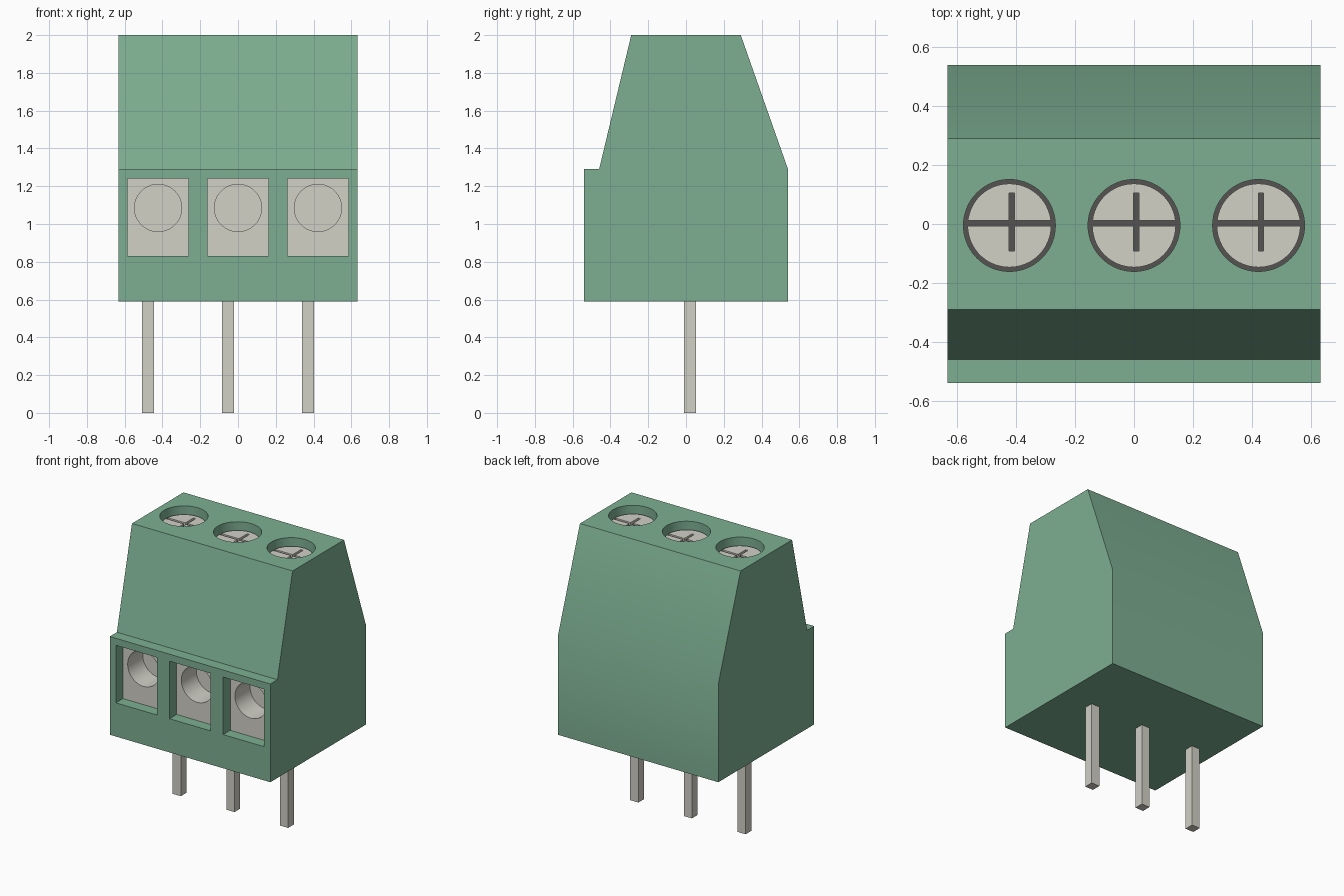
import bpy, bmesh, math
from mathutils import Matrix

if "Cube" in bpy.data.objects:
    bpy.data.objects.remove(bpy.data.objects["Cube"], do_unlink=True)


def material(name, rgb):
    m = bpy.data.materials.new(name)
    m.use_nodes = True
    m.diffuse_color = (*rgb, 1)
    m.node_tree.nodes["Principled BSDF"].inputs["Base Color"].default_value = (*rgb, 1)
    return m


GREEN = material("green plastic", (0.206, 0.43, 0.287))
METAL = material("pale metal", (0.645, 0.635, 0.565))
DARK = material("dark gap", (0.09, 0.088, 0.085))


def finish(name, bm, mat):
    bmesh.ops.recalc_face_normals(bm, faces=bm.faces)
    me = bpy.data.meshes.new(name)
    bm.to_mesh(me)
    bm.free()
    me.materials.append(mat)
    ob = bpy.data.objects.new(name, me)
    bpy.context.collection.objects.link(ob)
    return ob


def box(name, x, y, z, mat):
    """Box from (min, max) ranges."""
    bm = bmesh.new()
    bmesh.ops.create_cube(bm, size=1)
    for v in bm.verts:
        v.co = [r[0] if c < 0 else r[1] for c, r in zip(v.co, (x, y, z))]
    return finish(name, bm, mat)


def cylinder(name, centre, radius, depth, mat, along_y=False):
    bm = bmesh.new()
    m = Matrix.Translation(centre)
    if along_y:
        m = m @ Matrix.Rotation(math.pi / 2, 4, 'X')
    bmesh.ops.create_cone(bm, cap_ends=True, segments=64, radius1=radius,
                          radius2=radius, depth=depth, matrix=m)
    return finish(name, bm, mat)


def activate(ob):
    bpy.ops.object.select_all(action='DESELECT')
    ob.select_set(True)
    bpy.context.view_layer.objects.active = ob


def cut(ob, cutter):
    """Subtract the cutter, then discard it."""
    cutter.hide_render = True
    mod = ob.modifiers.new("cut", 'BOOLEAN')
    mod.operation, mod.solver, mod.object = 'DIFFERENCE', 'EXACT', cutter
    activate(ob)
    bpy.ops.object.modifier_apply(modifier=mod.name)
    bpy.data.objects.remove(cutter, do_unlink=True)


def smooth(ob):
    activate(ob)
    bpy.ops.object.shade_smooth_by_angle(angle=math.radians(30))


# Housing: side profile (y, z) extruded along x
profile = [(-0.54, 0.59), (0.54, 0.59), (0.54, 1.29), (0.29, 2.0),
           (-0.29, 2.0), (-0.46, 1.29), (-0.54, 1.29)]
bm = bmesh.new()
side = bm.faces.new([bm.verts.new((-0.633, y, z)) for y, z in profile])
ext = bmesh.ops.extrude_face_region(bm, geom=[side])
bmesh.ops.translate(bm, vec=(1.266, 0, 0),
                    verts=[g for g in ext["geom"] if isinstance(g, bmesh.types.BMVert)])
housing = finish("housing", bm, GREEN)

PITCH, SCREW_Y, SCREW_TOP = 0.423, -0.005, 1.945
for i, label in enumerate(("right", "middle", "left")):
    x = (i - 1) * PITCH

    # Wire window with a recessed clamp block and its round wire hole
    wx, wz = (x - 0.162, x + 0.162), (0.83, 1.24)
    cut(housing, box("window_cutter", wx, (-0.6, -0.1), wz, GREEN))
    clamp = box(label + "_wire_clamp", wx, (-0.46, -0.1), wz, METAL)
    cut(clamp, cylinder("wire_cutter", (x, -0.46, 1.085), 0.125, 0.34, METAL, True))
    smooth(clamp)

    # Screw well, dark floor and slotted screw head
    cut(housing, cylinder("well_cutter", (x, SCREW_Y, 2.0), 0.156, 0.2, GREEN))
    cylinder(label + "_screw_gap", (x, SCREW_Y, 1.91), 0.156, 0.03, DARK)
    head = cylinder(label + "_screw_head", (x, SCREW_Y, SCREW_TOP - 0.01), 0.142, 0.02, METAL)
    cx, cy, w, zr = x + 0.008, 0.003, 0.009, (1.9, 2.0)
    cut(head, box("slot_cutter", (x - 0.2, x + 0.2), (cy - w, cy + w), zr, METAL))
    cut(head, box("slot_cutter", (cx - w, cx + w), (cy - 0.095, cy + 0.102), zr, METAL))
    smooth(head)

    # Solder pin
    px = x - 0.053
    box(label + "_pin", (px - 0.032, px + 0.032), (-0.01, 0.054), (0.0, 0.6), METAL)

smooth(housing)
